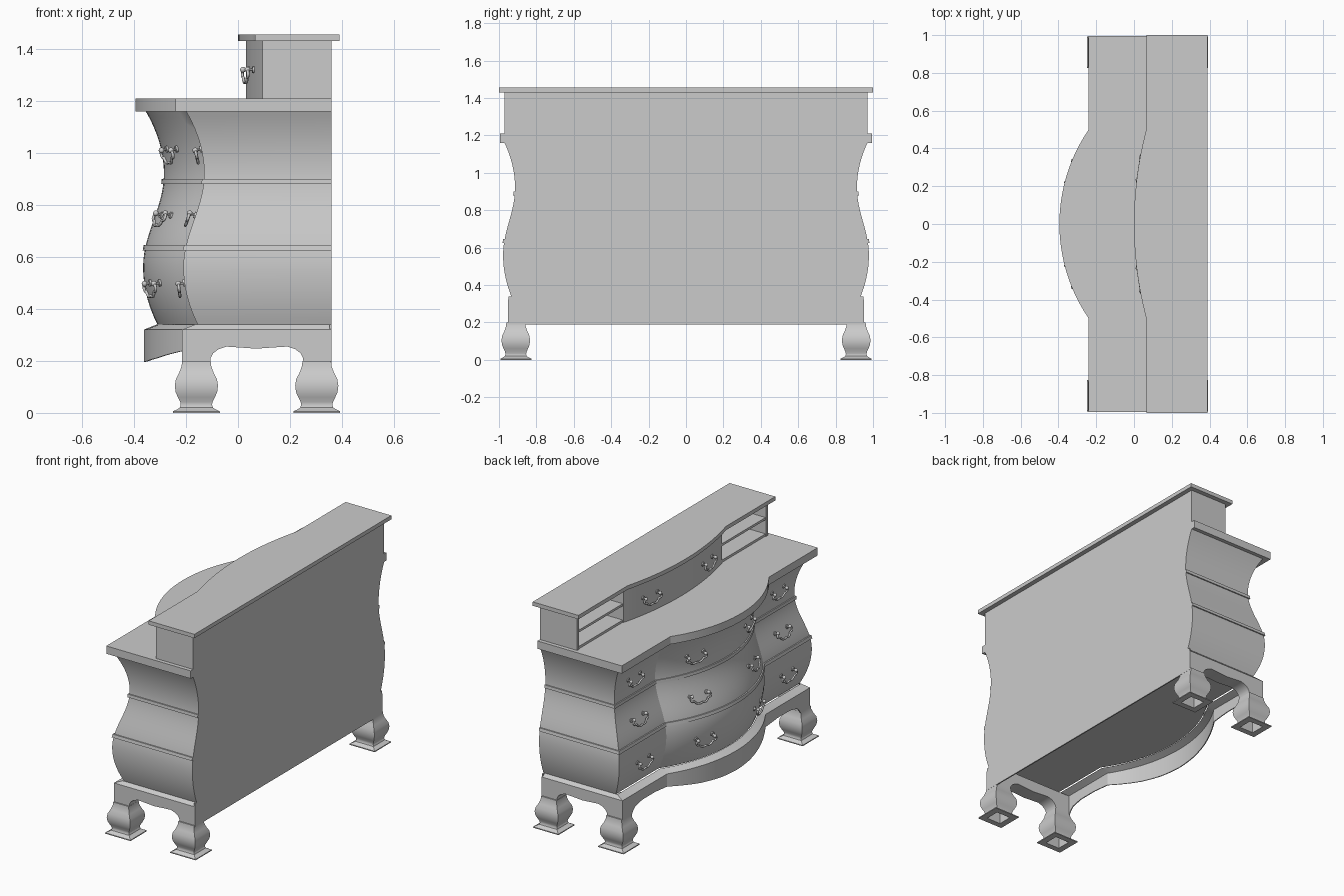
import bpy, bmesh, math
from mathutils import Matrix

if "Cube" in bpy.data.objects:
    bpy.data.objects.remove(bpy.data.objects["Cube"])

grey = bpy.data.materials.new("plain grey")
grey.use_nodes = True
COLOUR = (0.6, 0.6, 0.6, 1)
grey.diffuse_color = COLOUR
grey.node_tree.nodes["Principled BSDF"].inputs["Base Color"].default_value = COLOUR


def finish(name, bm, smooth=True):
    bmesh.ops.recalc_face_normals(bm, faces=bm.faces)
    mesh = bpy.data.meshes.new(name)
    bm.to_mesh(mesh)
    bm.free()
    obj = bpy.data.objects.new(name, mesh)
    bpy.context.collection.objects.link(obj)
    mesh.materials.append(grey)
    if smooth:
        bpy.ops.object.select_all(action='DESELECT')
        bpy.context.view_layer.objects.active = obj
        obj.select_set(True)
        bpy.ops.object.shade_smooth_by_angle(angle=math.radians(30))
    return obj


def interp(table, t):
    for (a, u), (b, v) in zip(table, table[1:]):
        if a <= t <= b:
            return u + (v - u) * (t - a) / (b - a)
    return table[-1][1]


def front(y, flat, sag):
    """Bowed front line: straight wings with an arc between them."""
    if abs(y) >= 0.5:
        return flat
    r = (0.25 + sag * sag) / (2 * sag)
    return flat - sag + r - math.sqrt(r * r - y * y)


def outline(flat, sag, half, back):
    ys = [i / 24 - 0.5 for i in range(25)]
    if half > 0.5:
        ys = [-half] + ys + [half]
    return [(back, half), (back, -half)] + [(front(y, flat, sag), y) for y in ys]


def loft(name, rings, caps=True):
    """Skin a list of rings of 3D points."""
    bm = bmesh.new()
    loops = [[bm.verts.new(p) for p in ring] for ring in rings]
    n = len(loops[0])
    for a, b in zip(loops, loops[1:]):
        for i in range(n):
            j = (i + 1) % n
            bm.faces.new((a[i], a[j], b[j], b[i]))
    if caps:
        bm.faces.new(loops[0])
        bm.faces.new(loops[-1])
    return finish(name, bm)


def slab(name, z0, z1, *shape):
    return loft(name, [[(x, y, z) for x, y in outline(*shape)] for z in (z0, z1)])


def box(name, x, y, z):
    bm = bmesh.new()
    bmesh.ops.create_cube(bm, size=1)
    for v in bm.verts:
        v.co = [r[0] if c < 0 else r[1] for c, r in zip(v.co, (x, y, z))]
    return finish(name, bm, False)


# Bombe chest body: belly at z .56, waist at z .92
def inset(z):
    if z > .92:
        return .08 - .07 * ((z - .92) / .24) ** 2
    if z < .56:
        return .055 * ((.56 - z) / .22) ** 2
    return .04 * (1 - math.cos(math.pi * (z - .56) / .36))


def body_ring(z, grow=0):
    d = inset(z)
    return [(x, y, z) for x, y in
            outline(-.21 + d - grow, .155, .978 - .8 * d + grow, .36)]


loft("chest_body", [body_ring(.34 + .82 * i / 36) for i in range(37)])
for name, z in (("lower_band", .625), ("upper_band", .88)):
    loft(name, [body_ring(z, .008), body_ring(z + .02, .008)])
slab("chest_top", 1.16, 1.21, -.24, .155, .995, .36)

# Sloped base moulding, open underneath
loft("base_moulding", [[(x, y, z) for x, y in outline(-.215 + d, .147, .953 - d * .4, .36)]
                       for z, d in ((.32, 0), (.34, .05))], caps=False)
box("back_apron", (.352, .36), (-.95, .95), (.19, .34))

# Thin front apron with shaped lower edge
EDGE = [(0, .195), (.15, .199), (.3, .211), (.5, .238), (.62, .25), (.75, .25),
        (.82, .235), (.85, .21), (.86, .19)]
rings = []
for i in range(87):
    y = -.86 + i * .02
    x, z = front(y, -.215, .147), interp(EDGE, abs(y))
    rings.append([(x, y, z), (x, y, .32), (x + .006, y, .32), (x + .006, y, z)])
loft("front_apron", rings)

# Side aprons with arches
ARCH = [(-.215, .32), (-.215, .19), (-.107, .19), (-.105, .212), (-.095, .23), (-.075, .245),
        (-.045, .255), (0, .252), (.07, .247), (.14, .252), (.19, .255), (.22, .245),
        (.24, .23), (.25, .212), (.252, .19), (.36, .19), (.36, .32)]
for side, word in ((1, "left"), (-1, "right")):
    loft(word + "_side_apron", [[(x, side * y, z) for x, z in ARCH] for y in (.86, .953)])

# Hollow bulbous legs
LEG = [(.2, .055), (.18, .057), (.155, .066), (.13, .079), (.105, .083), (.08, .08),
       (.06, .071), (.042, .062), (.03, .06), (.02, .064), (.013, .075), (.006, .09), (0, .09),
       (0, .05), (.1, .05), (.19, .04)]
for cx, end in ((-.16, "front"), (.303, "back")):
    for cy in (.91, -.91):
        loft(end + "_leg", [[(cx + sx * w, cy + sy * w * .92, z) for sx, sy in
                             ((-1, -1), (1, -1), (1, 1), (-1, 1))] for z, w in LEG])

# Upper gallery: bowed drawer, ends, shelves and top
slab("gallery_drawer", 1.21, 1.43, .095, .065, .5, .36)
slab("gallery_top", 1.43, 1.455, .065, .065, 1.0, .39)
box("gallery_back", (.345, .36), (-.97, .97), (1.21, 1.43))
for s in (1, -1):
    def span(a, b):
        return sorted((s * a, s * b))
    box("gallery_end", (.095, .36), span(.95, .97), (1.21, 1.43))
    for z in (1.21, 1.315):
        box("gallery_shelf", (.1, .35), span(.5, .95), (z, z + .015))


# Swan-neck drawer pulls, leaning with the drawer front
def pull(x, y, z, angle, lean):
    place = (Matrix.Translation((x, y, z)) @ Matrix.Rotation(angle, 4, 'Z')
             @ Matrix.Rotation(lean, 4, 'Y'))
    turn = Matrix.Rotation(math.pi / 2, 4, 'Y')
    bm = bmesh.new()
    for u in (-.06, .06):
        for radius, depth, out in ((.005, .03, -.008), (.013, .008, -.002)):
            bmesh.ops.create_cone(bm, cap_ends=True, segments=12, radius1=radius,
                                  radius2=radius, depth=depth,
                                  matrix=place @ Matrix.Translation((out, u, 0)) @ turn)
        bmesh.ops.create_uvsphere(bm, u_segments=12, v_segments=8, radius=.011,
                                  matrix=place @ Matrix.Translation((-.024, u, 0)))
    finish("pull_knobs", bm)

    half = [(.06, 0), (.073, -.014), (.066, -.028), (.05, -.03), (.04, -.042), (.022, -.05)]
    path = [(-u, w) for u, w in half] + [(0, -.047)] + half[::-1]
    curve = bpy.data.curves.new("pull_bail", 'CURVE')
    curve.dimensions = '3D'
    curve.bevel_depth = .006
    curve.bevel_resolution = 1
    curve.resolution_u = 3
    spline = curve.splines.new('BEZIER')
    spline.bezier_points.add(len(path) - 1)
    for p, (u, w) in zip(spline.bezier_points, path):
        p.co = (-.024, u, w)
        p.handle_left_type = p.handle_right_type = 'AUTO'
    curve.materials.append(grey)
    bail = bpy.data.objects.new("pull_bail", curve)
    bail.matrix_world = place
    bpy.context.collection.objects.link(bail)
    bpy.ops.object.select_all(action='DESELECT')
    bpy.context.view_layer.objects.active = bail
    bail.select_set(True)
    bpy.ops.object.convert(target='MESH')


def bow_angle(y, sag):
    return -math.asin(y * 2 * sag / (0.25 + sag * sag))


for z in (1.015, .76, .5):
    flat = -.21 + inset(z)
    lean = math.atan((inset(z + .01) - inset(z - .01)) / .02)
    for s in (1, -1):
        pull(flat, s * .73, z, 0, lean)
        pull(front(.27, flat, .155), s * .27, z, bow_angle(s * .27, .155), lean)
for s in (1, -1):
    pull(front(.29, .095, .065), s * .29, 1.32, bow_angle(s * .29, .065), 0)
